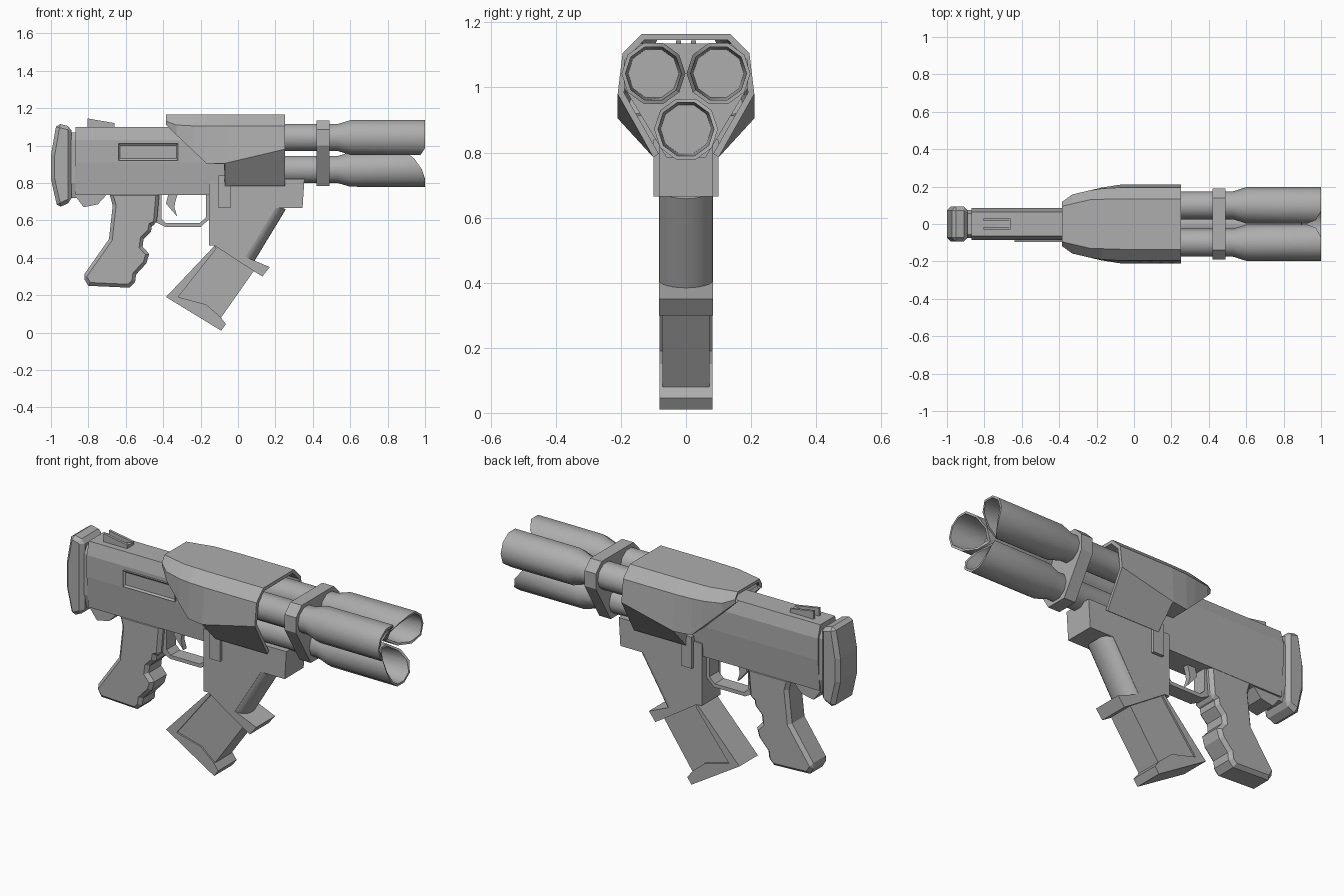
import bpy, bmesh, math
from mathutils import Vector

cube = bpy.data.objects.get("Cube")
if cube:
    bpy.data.objects.remove(cube, do_unlink=True)

GREY = (0.42, 0.42, 0.42, 1)
mat = bpy.data.materials.new("gunmetal_grey")
mat.use_nodes = True
mat.diffuse_color = GREY
mat.node_tree.nodes["Principled BSDF"].inputs["Base Color"].default_value = GREY


def finish(bm, name, bevel=0, smooth=None, fix=True):
    if fix:
        bmesh.ops.recalc_face_normals(bm, faces=bm.faces[:])
    mesh = bpy.data.meshes.new(name)
    bm.to_mesh(mesh)
    bm.free()
    mesh.materials.append(mat)
    ob = bpy.data.objects.new(name, mesh)
    bpy.context.collection.objects.link(ob)
    if bevel:
        mod = ob.modifiers.new("edge_bevel", "BEVEL")
        mod.width = bevel
        mod.segments = 1
        mod.limit_method = "ANGLE"
        mod.angle_limit = math.radians(60)
    if smooth:
        bpy.ops.object.select_all(action="DESELECT")
        ob.select_set(True)
        bpy.context.view_layer.objects.active = ob
        bpy.ops.object.shade_smooth_by_angle(angle=math.radians(smooth))
    return ob


def prism(name, outline, lo, hi, axis="y", **kw):
    """Extrude an outline: (x, z) along y, or (y, z) along x."""
    bm = bmesh.new()
    place = (lambda a, b, t: (a, t, b)) if axis == "y" else (lambda a, b, t: (t, a, b))
    ends = [[bm.verts.new(place(a, b, t)) for a, b in outline] for t in (lo, hi)]
    for ring in ends:
        bm.faces.new(ring)
    n = len(outline)
    for i in range(n):
        j = (i + 1) % n
        bm.faces.new((ends[0][i], ends[0][j], ends[1][j], ends[1][i]))
    return finish(bm, name, **kw)


def slab(name, outline, half, **kw):
    return prism(name, outline, -half, half, **kw)


def mirrored(half):
    return half + [(-y, z) for y, z in reversed(half)]


# Receiver, neck ring and shoulder plate
prism("receiver", mirrored([(0.065, 1.10), (0.085, 1.03), (0.085, 0.91), (0.07, 0.735)]),
      -0.87, 0.1, axis="x")
prism("neck_ring", mirrored([(0.055, 1.07), (0.075, 1.03), (0.075, 0.8), (0.055, 0.72)]),
      -0.91, -0.86, axis="x")
slab("shoulder_plate", [(-0.97, 1.12), (-1, 0.95), (-1, 0.82), (-0.965, 0.665),
                        (-0.89, 0.70), (-0.89, 1.10)], 0.093, bevel=0.02)
slab("rear_fin", [(-0.87, 0.76), (-0.87, 0.73), (-0.825, 0.67), (-0.75, 0.685),
                  (-0.70, 0.74)], 0.06)

# Rear sight: two wings on a low ramp
for side, y in (("left", 0.023), ("right", -0.023)):
    prism("sight_wing_" + side, [(-0.805, 1.09), (-0.805, 1.145), (-0.66, 1.12), (-0.66, 1.09)],
          y - 0.007, y + 0.007)
slab("sight_ramp", [(-0.78, 1.09), (-0.66, 1.09), (-0.66, 1.115)], 0.02)

# Framed port on the front side
bm = bmesh.new()
bmesh.ops.create_cube(bm, size=1)
for v in bm.verts:
    v.co = Vector((-0.48 + v.co.x * 0.32, -0.085 + v.co.y * 0.022, 0.965 + v.co.z * 0.09))
bm.normal_update()
face = [f for f in bm.faces if f.normal.y < -0.9]
bmesh.ops.inset_individual(bm, faces=face, thickness=0.014)
bmesh.ops.translate(bm, verts=face[0].verts[:], vec=(0, 0.008, 0))
finish(bm, "side_port")

# Pistol grip with finger grooves
slab("grip", [(-0.69, 0.75), (-0.67, 0.68), (-0.69, 0.50), (-0.83, 0.30), (-0.80, 0.25),
              (-0.58, 0.24), (-0.55, 0.27), (-0.545, 0.31), (-0.49, 0.37), (-0.475, 0.42),
              (-0.51, 0.46), (-0.505, 0.50), (-0.465, 0.54), (-0.46, 0.57), (-0.435, 0.58),
              (-0.42, 0.75)], 0.072, bevel=0.018)

# Trigger and its guard
slab("trigger_guard", [(-0.44, 0.75), (-0.44, 0.59), (-0.39, 0.565), (-0.2, 0.565),
                       (-0.15, 0.61), (-0.15, 0.75), (-0.172, 0.75), (-0.172, 0.615),
                       (-0.205, 0.585), (-0.385, 0.585), (-0.41, 0.61), (-0.41, 0.75)], 0.04)
slab("trigger", [(-0.37, 0.75), (-0.385, 0.69), (-0.36, 0.66), (-0.325, 0.62),
                 (-0.34, 0.67), (-0.335, 0.70), (-0.32, 0.75)], 0.015)

# Magazine well, with a rounded front column
slab("magazine_well", [(-0.155, 0.81), (-0.155, 0.465), (-0.125, 0.465), (0.085, 0.328),
                       (0.13, 0.30), (0.17, 0.35), (0.04, 0.405), (0.20, 0.665),
                       (0.345, 0.665), (0.355, 0.82), (0.25, 0.82)], 0.083)
bm = bmesh.new()
low, high = Vector((0.02, 0, 0.385)), Vector((0.205, 0, 0.69))
out = Vector((0.05, 0, -0.032))
rings = []
for base in (low, high):
    ring = []
    for i in range(13):
        a = math.pi * (i / 12 - 0.5)
        ring.append(bm.verts.new(base + out * math.cos(a) + Vector((0, 0.083 * math.sin(a), 0))))
    rings.append(ring)
for ring in rings:
    bm.faces.new(ring)
for i in range(13):
    j = (i + 1) % 13
    bm.faces.new((rings[0][i], rings[0][j], rings[1][j], rings[1][i]))
finish(bm, "well_front_column", smooth=35)
slab("well_clip", [(-0.105, 0.84), (-0.105, 0.665), (-0.04, 0.665), (-0.04, 0.84)], 0.1)

# Magazine: raised spine and foot around a recessed panel
slab("magazine_frame", [(-0.125, 0.465), (-0.385, 0.19), (-0.09, 0.01), (-0.065, 0.045),
                        (-0.095, 0.085), (-0.17, 0.15), (-0.32, 0.19), (-0.115, 0.45)], 0.081)
slab("magazine_panel", [(-0.12, 0.47), (-0.33, 0.19), (-0.17, 0.14), (-0.094, 0.075),
                        (0.085, 0.33), (-0.05, 0.5)], 0.072)

# Faceted shroud: open folded shell lofted along x
sections = [
    (-0.385, [(0.09, 1.11), (0.115, 1.11), (0.118, 1.13), (0.095, 1.165)]),
    (-0.33, [(0.09, 1.057), (0.155, 1.057), (0.158, 1.11), (0.108, 1.165)]),
    (-0.235, [(0.09, 0.967), (0.18, 0.967), (0.18, 1.105), (0.13, 1.165)]),
    (-0.17, [(0.09, 0.905), (0.195, 0.905), (0.19, 1.105), (0.132, 1.165)]),
    (-0.075, [(0.09, 0.9), (0.21, 0.905), (0.195, 1.105), (0.135, 1.165)]),
    (-0.07, [(0.10, 0.785), (0.21, 0.905), (0.195, 1.105), (0.135, 1.165)]),
    (0.25, [(0.10, 0.785), (0.21, 0.98), (0.195, 1.105), (0.135, 1.165)]),
]
bm = bmesh.new()
rows = [[bm.verts.new((x, y, z)) for y, z in mirrored(half)] for x, half in sections]
for a, b in zip(rows, rows[1:]):
    for j in range(len(a) - 1):
        bm.faces.new((a[j], a[j + 1], b[j + 1], b[j]))
shroud = finish(bm, "shroud", fix=False)
shell = shroud.modifiers.new("shell", "SOLIDIFY")
shell.thickness = 0.02
shell.offset = -1

# Band that clamps the three barrels
prism("barrel_band", mirrored([(0.14, 1.135), (0.19, 1.085), (0.19, 1.0), (0.06, 0.785)]),
      0.42, 0.49, axis="x")


# Barrels: hollow ten-sided tubes, muzzles scooped toward the cluster centre
def barrel(name, cy, cz, sides=10):
    bm = bmesh.new()
    profile = [(-0.1, 0.075), (0.53, 0.075), (0.60, 0.097), (None, 0.098),
               (None, 0.086), (0.80, 0.078)]
    rings = []
    for x, r in profile:
        ring = []
        for k in range(sides):
            a = math.tau * k / sides
            y, z = cy + r * math.cos(a), cz + r * math.sin(a)
            scoop = min(1, 0.87 + 0.8 * math.hypot(y, z - 0.975))
            ring.append(bm.verts.new((scoop if x is None else x, y, z)))
        rings.append(ring)
    for a, b in zip(rings, rings[1:]):
        for k in range(sides):
            m = (k + 1) % sides
            bm.faces.new((a[k], a[m], b[m], b[k]))
    bm.faces.new(rings[0])
    bm.faces.new(rings[-1])
    finish(bm, name, smooth=40)


barrel("barrel_upper_left", 0.1, 1.043)
barrel("barrel_upper_right", -0.1, 1.043)
barrel("barrel_lower", 0, 0.872)
